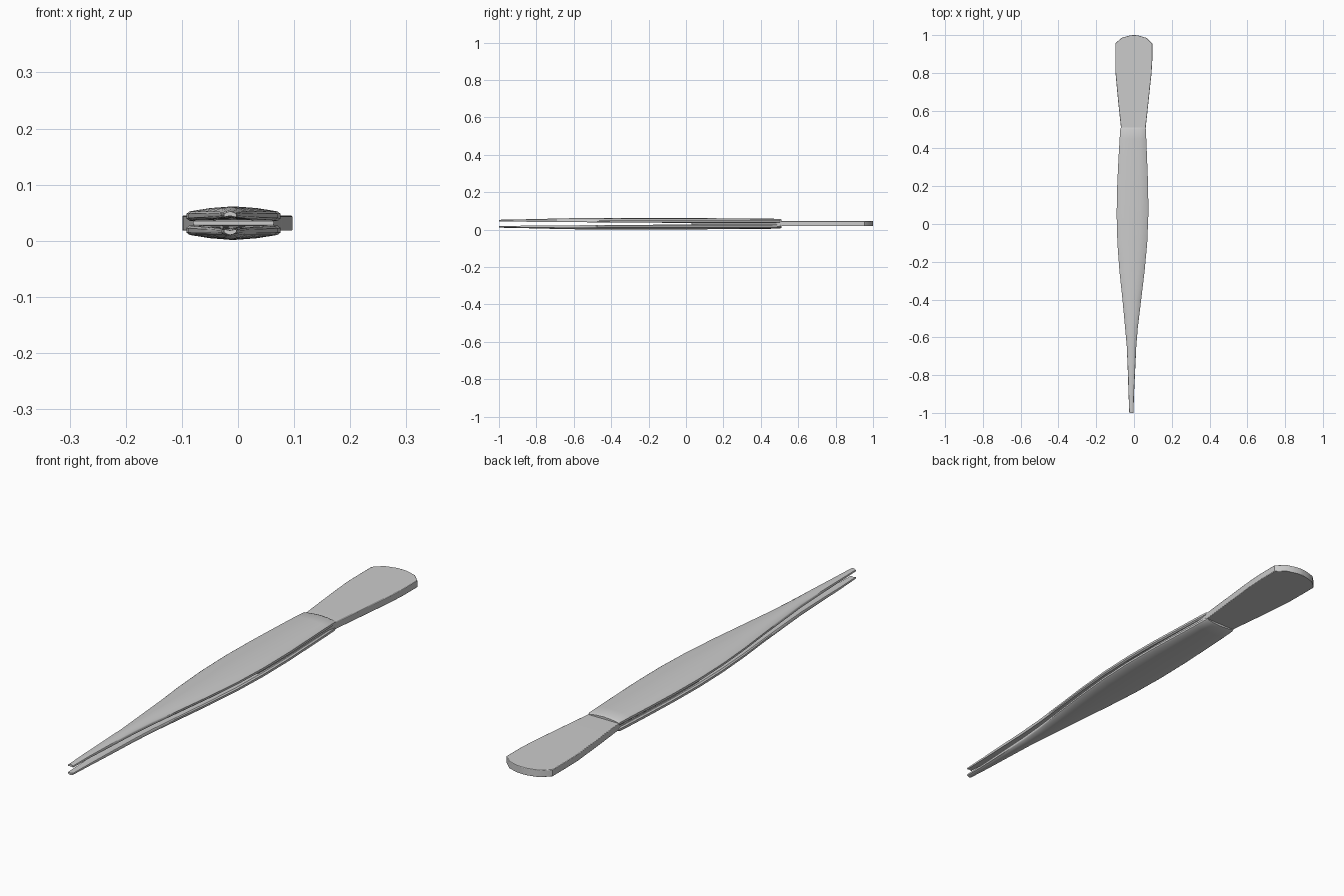
import bpy, bmesh

if "Cube" in bpy.data.objects:
    bpy.data.objects.remove(bpy.data.objects["Cube"])

MID = 0.0315  # height of the plane between the two arms


def loft(name, rings):
    """Skin closed rings of equal length and cap both ends."""
    bm = bmesh.new()
    loops = [[bm.verts.new(p) for p in ring] for ring in rings]
    n = len(loops[0])
    for a, b in zip(loops, loops[1:]):
        for i in range(n):
            j = (i + 1) % n
            bm.faces.new((a[i], a[j], b[j], b[i]))
    bm.faces.new(loops[0])
    bm.faces.new(loops[-1])
    bmesh.ops.recalc_face_normals(bm, faces=bm.faces)
    mesh = bpy.data.meshes.new(name)
    bm.to_mesh(mesh)
    bm.free()
    obj = bpy.data.objects.new(name, mesh)
    bpy.context.collection.objects.link(obj)
    bpy.context.view_layer.objects.active = obj
    obj.select_set(True)
    bpy.ops.object.shade_smooth_by_angle(angle=0.6)
    obj.select_set(False)
    return obj


# Arm stations: y, left x, right x, inner gap, outer edge, outer crown
ARM = [
    (-1.00, -.025, -.003, .011, .017, .021),
    (-0.90, -.029, 0.000, .011, .019, .023),
    (-0.80, -.032, .005, .010, .020, .025),
    (-0.65, -.038, .012, .009, .021, .029),
    (-0.55, -.047, .020, .008, .021, .030),
    (-0.40, -.061, .038, .007, .021, .030),
    (-0.25, -.077, .056, .006, .021, .030),
    (-0.10, -.088, .070, .005, .021, .030),
    (0.05, -.092, .076, .004, .021, .030),
    (0.20, -.089, .075, .004, .021, .029),
    (0.35, -.082, .069, .004, .021, .028),
    (0.45, -.076, .065, .004, .021, .027),
    (0.50, -.073, .063, .004, .020, .026),
    (0.51, -.070, .060, .006, .016, .022),
]


def arm_ring(y, x0, x1, gap, edge, crown, sign):
    c, h = (x0 + x1) / 2, (x1 - x0) / 2
    r = edge - gap
    half = [(.5, crown - .35 * (crown - edge)), (.93, edge),
            (1, edge - .25 * r), (1, gap + .25 * r), (.93, gap)]
    section = ([(0, crown)] + half + [(0, gap + .002)]
               + [(-u, d) for u, d in reversed(half)])
    return [(c + u * h, y, MID + sign * d) for u, d in section]


# Two springy arms, mirrored about the middle plane
for name, sign in (("upper_arm", 1), ("lower_arm", -1)):
    loft(name, [arm_ring(*s, sign) for s in ARM])

# Flat paddle handle, with a tang held between the arms
HANDLE = [
    (0.03, -.080, .064, .004), (0.20, -.078, .064, .008),
    (0.45, -.068, .058, .012), (0.51, -.069, .062, .0135),
    (0.65, -.084, .077, .0135), (0.80, -.098, .093, .0135),
    (0.87, -.099, .097, .0135), (0.955, -.099, .097, .0135),
    (0.985, -.068, .066, .0135), (0.996, -.030, .030, .0135),
    (1.00, -.006, .006, .0135),
]
handle = loft("handle", [
    [(x0, y, MID - t), (x1, y, MID - t), (x1, y, MID + t), (x0, y, MID + t)]
    for y, x0, x1, t in HANDLE])
bev = handle.modifiers.new("soft_edges", "BEVEL")
bev.width = .002
bev.segments = 2
bev.limit_method = 'ANGLE'
bev.angle_limit = 1.0
